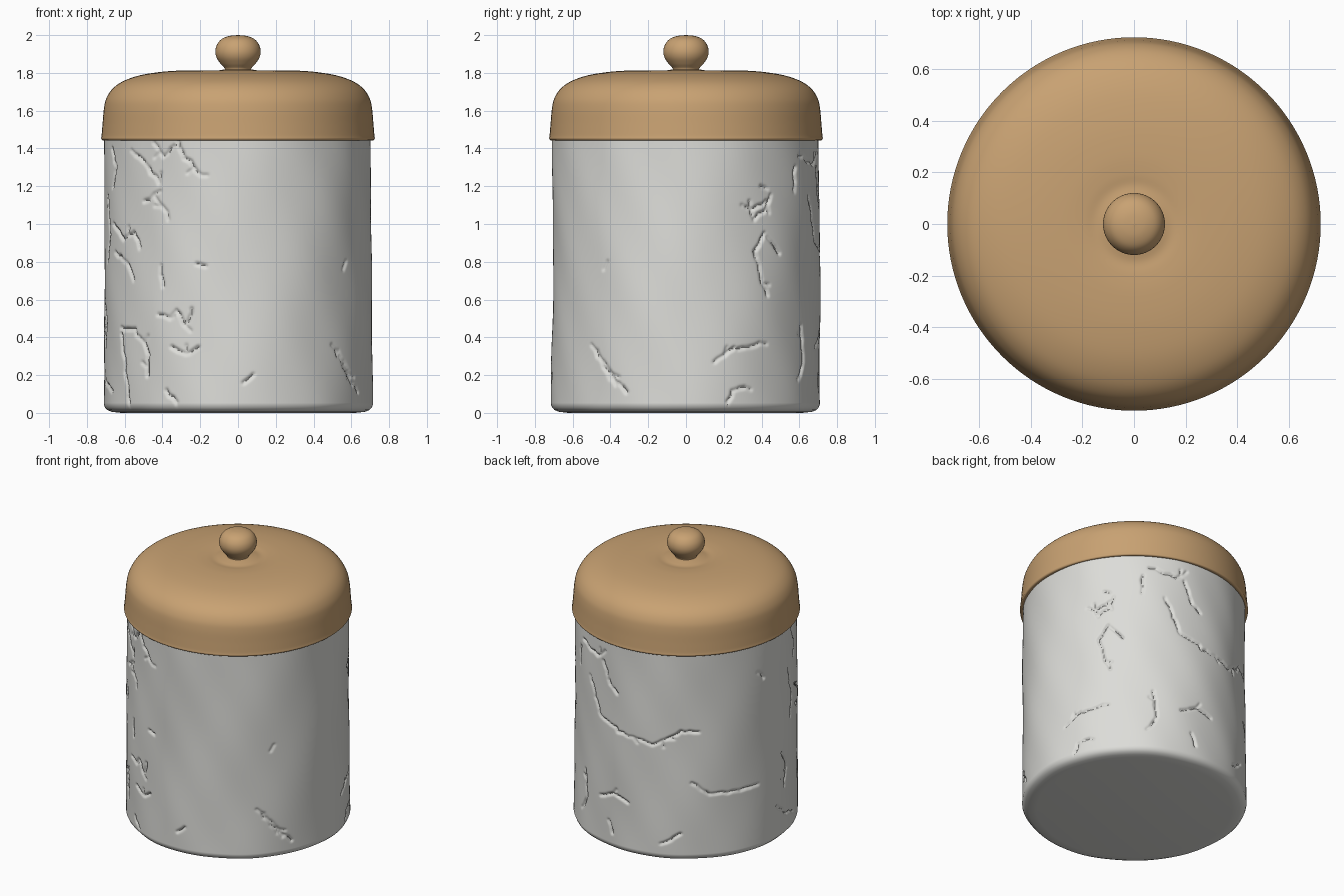
import bpy, math, random
from mathutils import Vector

if "Cube" in bpy.data.objects:
    bpy.data.objects.remove(bpy.data.objects["Cube"])

random.seed(4)
R = 0.705


def material(name, rgb):
    m = bpy.data.materials.new(name)
    m.diffuse_color = (*rgb, 1)
    m.use_nodes = True
    m.node_tree.nodes["Principled BSDF"].inputs["Base Color"].default_value = m.diffuse_color
    return m


def smooth_profile(pts, steps=5):
    """Catmull-Rom curve through (radius, z) points."""
    p = [Vector(q) for q in [pts[0]] + pts + [pts[-1]]]
    out = []
    for i in range(1, len(p) - 2):
        a, b, c, d = p[i - 1:i + 3]
        for k in range(steps):
            t = k / steps
            out.append(0.5 * (2 * b + (c - a) * t + (2 * a - 5 * b + 4 * c - d) * t * t
                              + (3 * b - a - 3 * c + d) * t ** 3))
    out.append(p[-1])
    return [(max(v.x, 0.0005), v.y) for v in out]


def lathe(name, prof, n, mat, offset=None):
    """Revolve a bottom-to-top profile; offset[row][column] pushes the surface outward."""
    verts, faces = [], []
    for j, (r, z) in enumerate(prof):
        for i in range(n):
            a = 2 * math.pi * i / n
            q = r + (offset[j][i] if offset else 0)
            verts.append((q * math.cos(a), q * math.sin(a), z))
    for j in range(len(prof) - 1):
        for i in range(n):
            k = (i + 1) % n
            faces.append((j * n + i, j * n + k, (j + 1) * n + k, (j + 1) * n + i))
    faces.append(tuple(reversed(range(n))))
    faces.append(tuple(range((len(prof) - 1) * n, len(prof) * n)))
    me = bpy.data.meshes.new(name)
    me.from_pydata(verts, [], faces)
    me.materials.append(mat)
    ob = bpy.data.objects.new(name, me)
    bpy.context.collection.objects.link(ob)
    bpy.ops.object.select_all(action='DESELECT')
    ob.select_set(True)
    bpy.context.view_layer.objects.active = ob
    bpy.ops.object.shade_smooth_by_angle(angle=math.radians(50))
    return ob


clay = material("pale clay", (0.72, 0.72, 0.69))
wood = material("light wood", (0.58, 0.36, 0.17))

# Crack paths: front as (x, z), right as (y, z), back as (angle in degrees, z)
front = [
    [(-.32, 1.44), (-.28, 1.35), (-.22, 1.28), (-.16, 1.25)],
    [(-.45, 1.43), (-.40, 1.35), (-.34, 1.42)],
    [(-.57, 1.39), (-.5, 1.33), (-.42, 1.22), (-.41, 1.27)],
    [(-.5, 1.12), (-.45, 1.15), (-.4, 1.1), (-.37, 1.03)],
    [(-.66, 1.0), (-.6, .92), (-.55, .96), (-.52, .88)],
    [(-.65, .85), (-.58, .78), (-.55, .7)],
    [(-.42, .52), (-.36, .5), (-.32, .54), (-.28, .46), (-.24, .55)],
    [(-.62, .45), (-.55, .44), (-.48, .35), (-.48, .2)],
    [(-.62, .42), (-.6, .25), (-.58, .05)],
    [(-.35, .35), (-.28, .31), (-.22, .34)],
    [(-.38, .12), (-.32, .05)], [(-.41, .78), (-.39, .66)],
    [(.03, .16), (.08, .2)], [(.5, .36), (.57, .25), (.61, .14)],
    [(.56, .76), (.57, .8)], [(-.22, .79), (-.18, .78)],
]
right = [
    [(.34, 1.12), (.36, 1.02), (.42, 1.07), (.45, 1.15)],
    [(.4, 1.2), (.44, 1.18)], [(.3, 1.1), (.36, 1.08), (.43, 1.12)],
    [(.42, .95), (.37, .85), (.4, .72), (.43, .63)],
    [(.42, .95), (.46, .9), (.5, .85)], [(.58, 1.3), (.57, 1.18)],
    [(.15, .27), (.25, .34), (.42, .37)],
    [(.22, .06), (.25, .12), (.34, .13)],
    [(-.47, .33), (-.42, .22), (-.31, .11)],
]
back = [
    [(66, 1.15), (75, .9), (88, .85), (108, .81), (122, .91), (132, .9)],
    [(128, .55), (138, .47), (155, .45), (165, .46)],
    [(77, 1.3), (80, 1.18), (86, 1.1)], [(58, 1.36), (72, 1.32), (79, 1.38)],
    [(75, .35), (84, .4), (93, .36)], [(112, .12), (122, .19)],
    [(60, .46), (62, .28), (57, .17)], [(81, .2), (84, .12)],
    [(165, 1.25), (169, 1.2)], [(192, 1.15), (197, .95), (194, .8)],
    [(185, .6), (190, .5), (187, .36)], [(198, 1.4), (203, 1.3), (200, 1.2)],
    [(180, .25), (190, .15), (200, .12)],
]


def clamp_acos(v):
    return math.acos(max(-1, min(1, v / 0.71)))


cracks = [[(-clamp_acos(x), z) for x, z in c] for c in front]
cracks += [[(math.pi / 2 - clamp_acos(y), z) for y, z in c] for c in right]
cracks += [[(math.radians(a), z) for a, z in c] for c in back]

# Jar body profile: rounded foot, slightly flared wall, closed under the lid
N, ROWS = 560, 178
Z0, Z1 = 0.045, 1.5
foot = [(0.62, 0.0), (0.67, 0.006), (0.693, 0.015), (0.705, 0.028)]
wall = [(R + 0.007 * (1 - j / ROWS) ** 2, Z0 + (Z1 - Z0) * j / ROWS) for j in range(ROWS + 1)]
body_prof = foot + wall
F = len(foot)

# Gentle hand-made unevenness
off = [[0.003 * math.sin(3 * a + 4 * z) + 0.002 * math.sin(7 * a - 6 * z + 1)
        + 0.0012 * math.sin(13 * a + 11 * z)
        for a in (2 * math.pi * i / N for i in range(N))] for _, z in body_prof]
groove = {}


def stamp(p, q, depth, w=0.0085):
    """Record a soft groove along one segment on the unrolled wall."""
    d = q - p
    m = 3 * w
    du, dz = 2 * math.pi * R / N, (Z1 - Z0) / ROWS
    for j in range(int((min(p.y, q.y) - m - Z0) / dz), int((max(p.y, q.y) + m - Z0) / dz) + 2):
        if not 0 <= j <= ROWS:
            continue
        for i in range(math.floor((min(p.x, q.x) - m) / du), math.ceil((max(p.x, q.x) + m) / du) + 1):
            v = Vector((i * du, Z0 + j * dz))
            t = max(0, min(1, (v - p).dot(d) / max(d.length_squared, 1e-9)))
            e = (v - p - d * t).length / w
            key = (F + j, i % N)
            groove[key] = max(groove.get(key, 0), depth * math.exp(-e * e))


# Jagged cracks with short side branches
for c in cracks:
    pts = [Vector((a * R, z)) for a, z in c]
    path = [pts[0]]
    for p, q in zip(pts, pts[1:]):
        n = max(1, round((q - p).length / 0.035))
        for k in range(1, n + 1):
            jit = Vector((random.uniform(-.009, .009), random.uniform(-.009, .009)))
            path.append(p.lerp(q, k / n) + jit)
    for p, q in zip(path, path[1:]):
        stamp(p, q, random.uniform(0.008, 0.016))
        if random.random() < 0.12:
            ang = random.uniform(0, 6.28)
            stamp(q, q + 0.045 * Vector((math.cos(ang), math.sin(ang))), 0.009)
for (j, i), g in groove.items():
    off[j][i] -= g

lathe("jar_body", body_prof, N, clay, off)

# Domed lid with a small lip and a shallow dip around the knob
lid = [(0.69, 1.447), (0.715, 1.443), (0.724, 1.452), (0.722, 1.47), (0.717, 1.53), (0.710, 1.61),
       (0.697, 1.665), (0.665, 1.715), (0.61, 1.755), (0.52, 1.787), (0.40, 1.806), (0.28, 1.813),
       (0.20, 1.811), (0.15, 1.806), (0.11, 1.812), (0.07, 1.818), (0.0, 1.82)]
lathe("lid", smooth_profile(lid), 128, wood)

# Round knob tapering to a neck
knob = [(0.075, 1.80), (0.07, 1.822), (0.092, 1.848), (0.113, 1.88), (0.12, 1.913), (0.112, 1.948),
        (0.088, 1.978), (0.048, 1.995), (0.0, 2.0)]
lathe("lid_knob", smooth_profile(knob), 64, wood)
